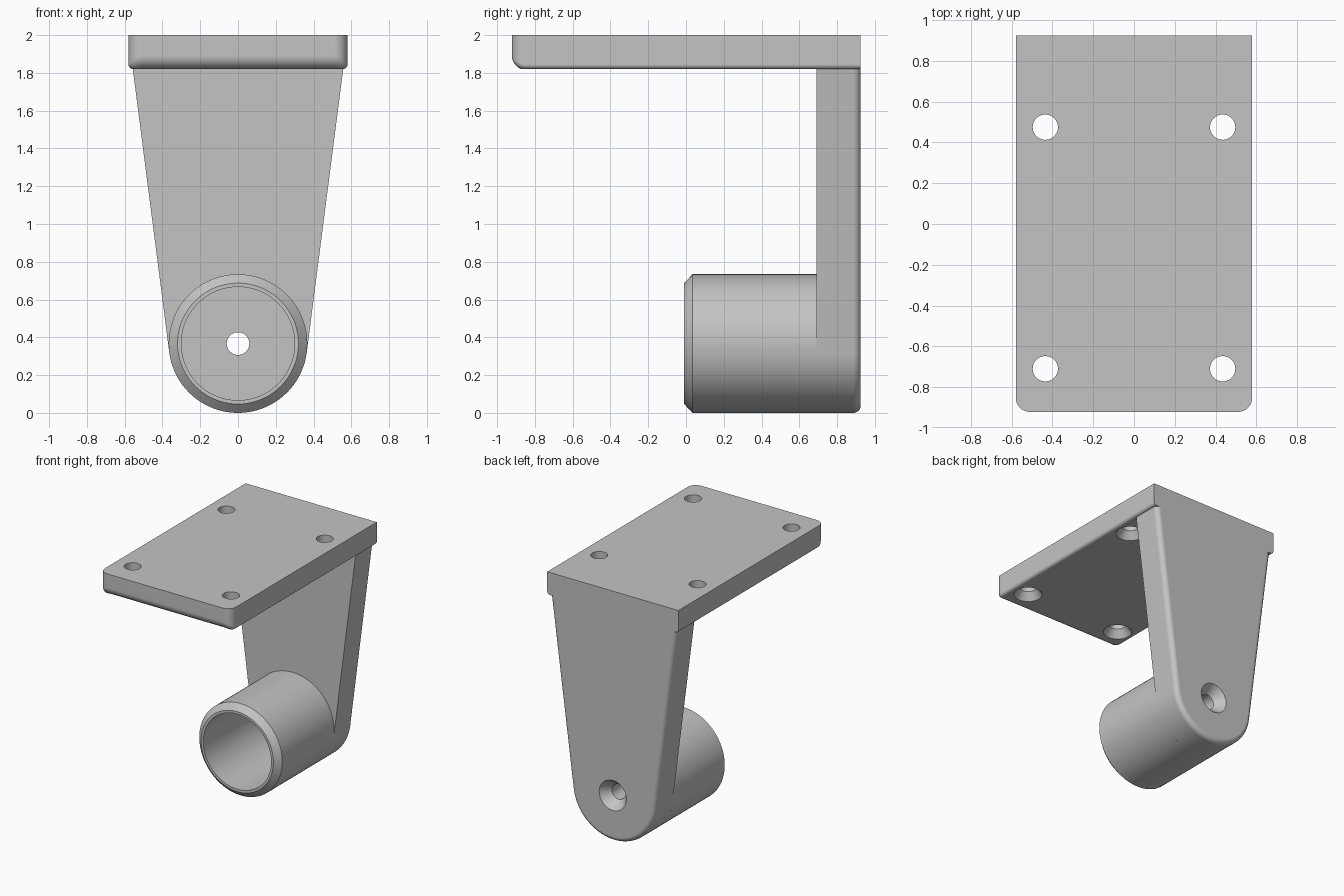
import bpy, bmesh
from math import sin, cos, pi, atan2, acos, hypot, radians
from mathutils import Vector

cube = bpy.data.objects.get("Cube")
if cube:
    bpy.data.objects.remove(cube, do_unlink=True)

grey = bpy.data.materials.new("plain grey")
grey.use_nodes = True
colour = (0.55, 0.55, 0.55, 1)
grey.diffuse_color = colour
grey.node_tree.nodes["Principled BSDF"].inputs["Base Color"].default_value = colour


def loft(name, rings, caps=True):
    """Skin a series of closed rings that all have the same point count."""
    bm = bmesh.new()
    rows = [[bm.verts.new(p) for p in ring] for ring in rings]
    n = len(rows[0])
    for a, b in zip(rows, rows[1:]):
        for i in range(n):
            j = (i + 1) % n
            bm.faces.new((a[i], a[j], b[j], b[i]))
    if caps:
        bm.faces.new(rows[0])
        bm.faces.new(rows[-1])
    bmesh.ops.recalc_face_normals(bm, faces=bm.faces)
    mesh = bpy.data.meshes.new(name)
    bm.to_mesh(mesh)
    bm.free()
    mesh.materials.append(grey)
    ob = bpy.data.objects.new(name, mesh)
    bpy.context.collection.objects.link(ob)
    return ob


def lathe(name, profile, centre, along_y, caps=True, sides=64):
    """Turn (radius, position) pairs about the y or z axis through centre."""
    rings = []
    for r, h in profile:
        ring = []
        for i in range(sides):
            u, v = r * cos(2 * pi * i / sides), r * sin(2 * pi * i / sides)
            offset = Vector((u, h, v)) if along_y else Vector((u, v, h))
            ring.append(Vector(centre) + offset)
        rings.append(ring)
    return loft(name, rings, caps)


def activate(ob):
    bpy.ops.object.select_all(action='DESELECT')
    ob.select_set(True)
    bpy.context.view_layer.objects.active = ob


def drill(ob, cutter):
    cutter.hide_render = True
    mod = ob.modifiers.new("hole", 'BOOLEAN')
    mod.operation = 'DIFFERENCE'
    mod.solver = 'EXACT'
    mod.object = cutter
    activate(ob)
    bpy.ops.object.modifier_apply(modifier=mod.name)
    bpy.data.objects.remove(cutter, do_unlink=True)


def finish(ob):
    activate(ob)
    bpy.ops.object.shade_smooth_by_angle(angle=radians(30))
    mod = ob.modifiers.new("flat face normals", 'WEIGHTED_NORMAL')
    mod.keep_sharp = True


BACK, TOP, UNDER = 0.925, 2.0, 1.82
ARM_FRONT = 0.69
STEPS = 8
fillet = [pi / 2 * i / STEPS for i in range(STEPS + 1)]

# Mounting plate: rounded front corners, large front fillet, small side fillets
HALF, FRONT, CORNER = 0.58, -0.922, 0.07
outline = [(HALF, BACK, 0.0)]
outline += [(HALF - CORNER + CORNER * cos(t), FRONT + CORNER - CORNER * sin(t), t)
            for t in fillet]


def plate_ring(a):
    side = []
    for x, y, t in outline:
        f = 0.025 + 0.045 * sin(t) ** 2
        inset = f * (1 - cos(a))
        side.append((x - inset * cos(t), y + inset * sin(t), UNDER + f * (1 - sin(a))))
    return side + [(-x, y, z) for x, y, z in reversed(side)]


rings = [[(x, y, TOP) for x, y, z in plate_ring(0)]] + [plate_ring(a) for a in fillet]
plate = loft("mounting_plate", rings)
for x in (-0.435, 0.435):
    for y in (-0.71, 0.475):
        drill(plate, lathe("screw_cutter",
                           [(0.105, -0.05), (0.105, 0), (0.062, 0.06), (0.062, 0.3)],
                           (x, y, UNDER), False, sides=40))
finish(plate)

# Arm: tapered web, tangent to the round foot, with a filleted back edge
RADIUS, AXIS, ARM_HALF = 0.367, 0.367, 0.557
rise = UNDER - AXIS
lean = acos(RADIUS / hypot(ARM_HALF, rise)) - atan2(rise, ARM_HALF)


def arm_ring(inset, y):
    r = RADIUS - inset
    top = ARM_HALF - inset / cos(lean)
    ring = [(top, y, UNDER)]
    count = 40
    for i in range(count + 1):
        t = -lean - (pi - 2 * lean) * i / count
        ring.append((r * cos(t), y, AXIS + r * sin(t)))
    return ring + [(-top, y, UNDER)]


EDGE = 0.04
rings = [arm_ring(0, ARM_FRONT)]
rings += [arm_ring(EDGE * (1 - cos(a)), BACK - EDGE + EDGE * sin(a)) for a in fillet]
arm = loft("arm", rings)
drill(arm, lathe("screw_cutter",
                 [(0.06, -0.4), (0.06, -0.075), (0.12, 0), (0.12, 0.05)],
                 (0, BACK, AXIS), True, sides=40))
finish(arm)

# Socket: open tube with a chamfered mouth, bottoming out on the arm
socket = lathe("socket",
               [(RADIUS, ARM_FRONT), (RADIUS, 0.035), (0.32, -0.01),
                (0.3, -0.01), (0.3, ARM_FRONT)],
               (0, 0, AXIS), True, caps=False, sides=80)
finish(socket)
